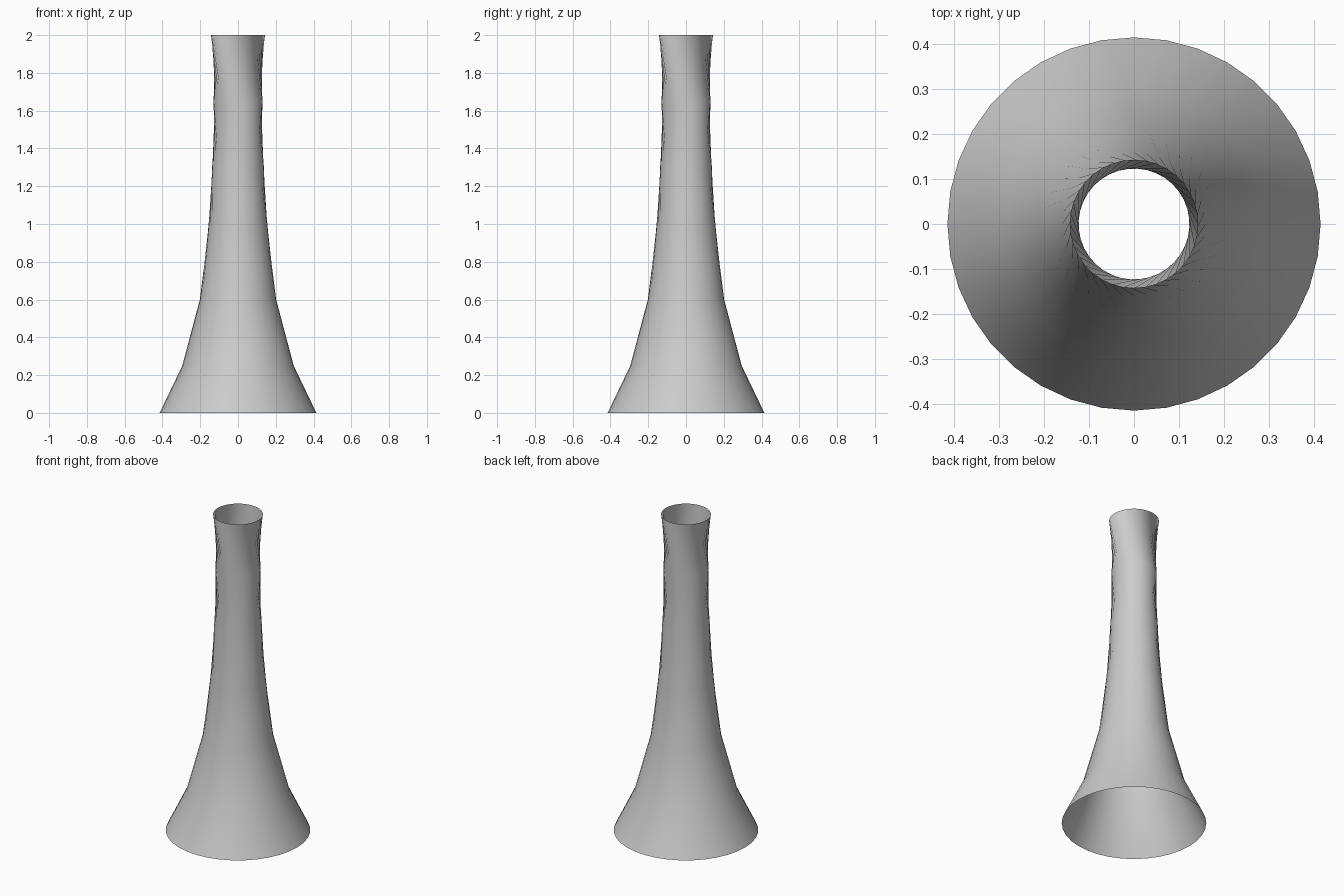
import bpy, bmesh, math

if "Cube" in bpy.data.objects:
    bpy.data.objects.remove(bpy.data.objects["Cube"])

SIDES = 36
# height, radius, accumulated twist in degrees
RINGS = [(0, .415, 0), (.25, .295, 0), (.6, .202, -10), (.95, .16, -30),
         (1.3, .137, -60), (1.65, .13, -100), (2, .143, -150)]

# open flared tube whose rings twist further towards the top
bm = bmesh.new()
loops = []
for z, r, twist in RINGS:
    loops.append([bm.verts.new((r * math.cos(a), r * math.sin(a), z))
                  for a in (math.radians(twist) + math.tau * i / SIDES for i in range(SIDES))])
for low, high in zip(loops, loops[1:]):
    for i in range(SIDES):
        j = (i + 1) % SIDES
        bm.faces.new((low[i], low[j], high[j], high[i]))

mesh = bpy.data.meshes.new("twisted_tube")
bm.to_mesh(mesh)
bm.free()
tube = bpy.data.objects.new("twisted_tube", mesh)
bpy.context.collection.objects.link(tube)
mesh.shade_smooth()
